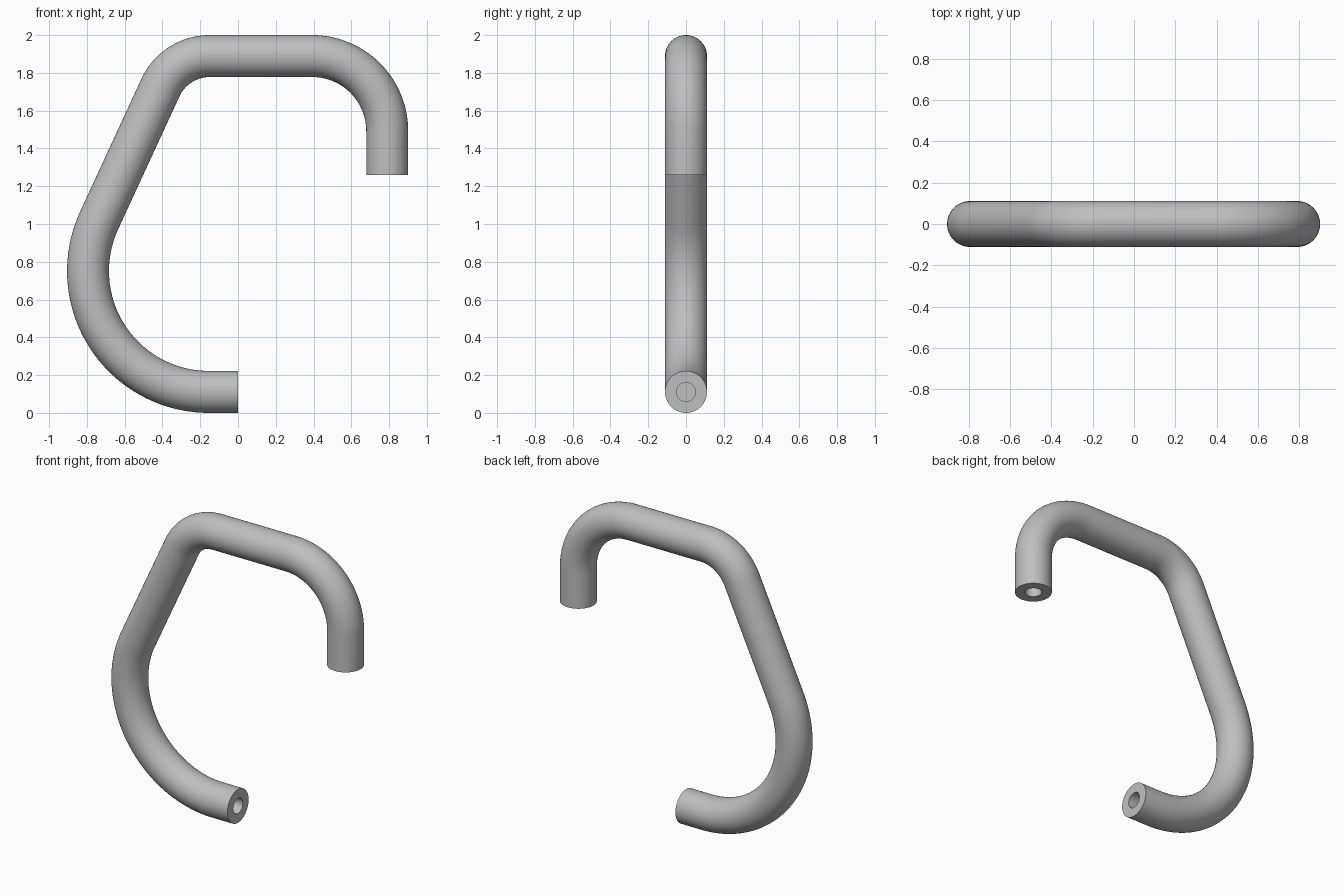
import bpy, bmesh, math
from mathutils import Vector

if "Cube" in bpy.data.objects:
    bpy.data.objects.remove(bpy.data.objects["Cube"], do_unlink=True)

ROD, HOLE, DEPTH, SIDES = 0.111, 0.05, 0.2, 64

steel = bpy.data.materials.new("grey steel")
steel.use_nodes = True
grey = (0.52, 0.52, 0.52, 1)
steel.diffuse_color = grey
steel.node_tree.nodes["Principled BSDF"].inputs["Base Color"].default_value = grey


def bend(cx, cz, radius, start, end, steps):
    """Stations (centre, tangent) on a clockwise arc in the xz plane."""
    out = []
    for i in range(steps + 1):
        a = math.radians(start + (end - start) * i / steps)
        out.append((Vector((cx + radius * math.cos(a), 0, cz + radius * math.sin(a))),
                    Vector((math.sin(a), 0, -math.cos(a)))))
    return out


# Centreline: lower end, big bend, sloping straight, top bends, hanging end
path = [(Vector((0, 0, 0.111)), Vector((-1, 0, 0)))]
path += bend(-0.154, 0.751, 0.64, 270, 155.3, 40)
path += bend(-0.15, 1.602, 0.287, 155.3, 90, 24)
path += bend(0.393, 1.492, 0.397, 90, 0, 32)
path.append((Vector((0.79, 0, 1.26)), Vector((0, 0, -1))))

# Rings run from one hole floor, out over the rod, into the other hole
(p0, t0), (p1, t1) = path[0], path[-1]
rings = [(p0 + t0 * DEPTH, t0, HOLE), (p0, t0, HOLE)]
rings += [(p, t, ROD) for p, t in path]
rings += [(p1, t1, HOLE), (p1 - t1 * DEPTH, t1, HOLE)]

bm = bmesh.new()
side = Vector((0, 1, 0))
loops = []
for p, t, r in rings:
    up = t.cross(side)
    angles = [2 * math.pi * k / SIDES for k in range(SIDES)]
    loops.append([bm.verts.new(p + r * (math.cos(a) * side + math.sin(a) * up))
                  for a in angles])
for a, b in zip(loops, loops[1:]):
    for k in range(SIDES):
        n = (k + 1) % SIDES
        bm.faces.new((a[k], a[n], b[n], b[k]))
bm.faces.new(loops[0])
bm.faces.new(loops[-1])
bmesh.ops.recalc_face_normals(bm, faces=bm.faces)

mesh = bpy.data.meshes.new("bent_handle_rod")
bm.to_mesh(mesh)
bm.free()
mesh.materials.append(steel)
rod = bpy.data.objects.new("bent_handle_rod", mesh)
bpy.context.collection.objects.link(rod)
bpy.ops.object.select_all(action="DESELECT")
rod.select_set(True)
bpy.context.view_layer.objects.active = rod
bpy.ops.object.shade_smooth_by_angle(angle=math.radians(30))
